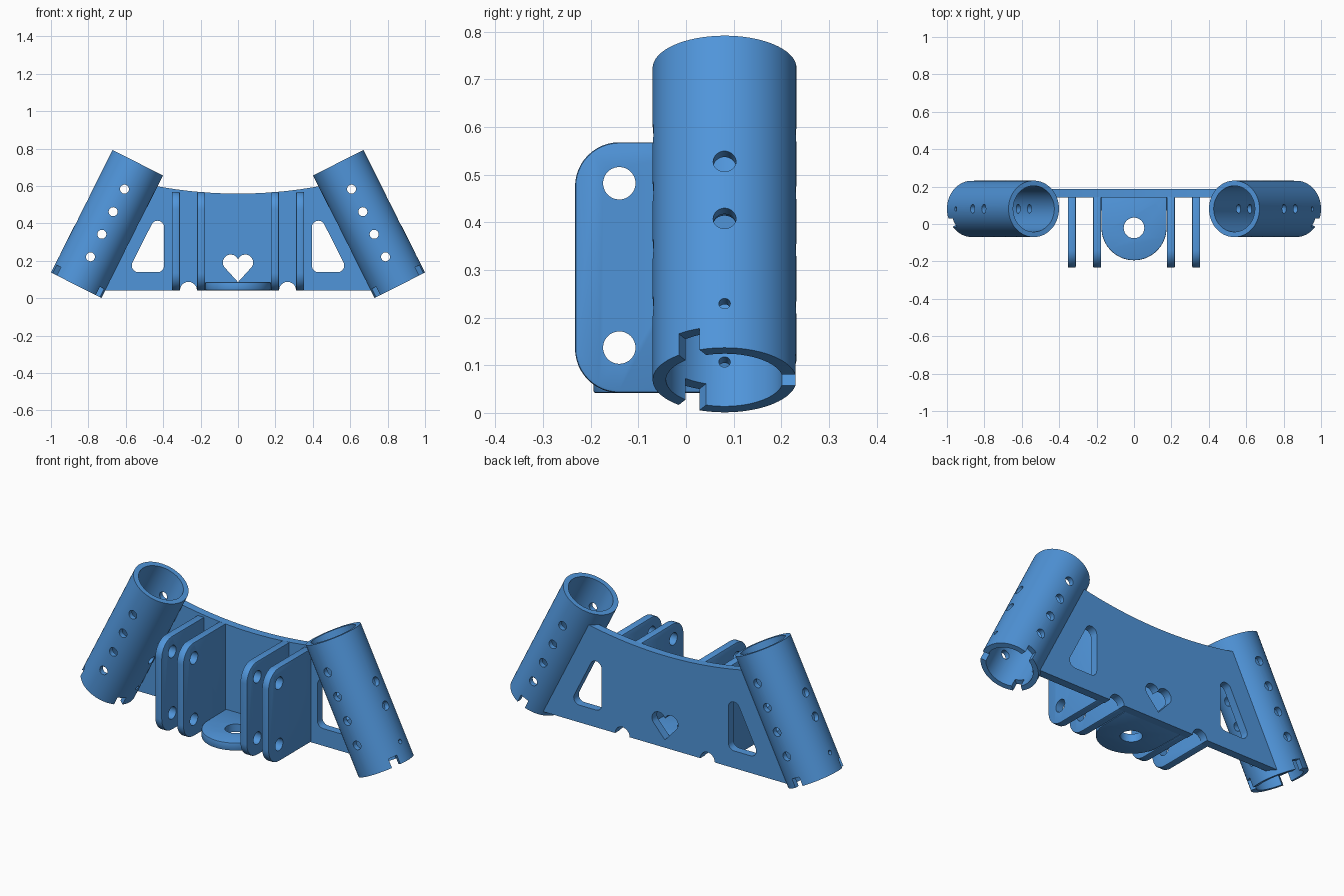
import bpy, bmesh
from math import sin, cos, pi, radians, atan2
from mathutils import Matrix

if "Cube" in bpy.data.objects:
    bpy.data.objects.remove(bpy.data.objects["Cube"])


def arc(cx, cy, r, a0, a1, n):
    """Points on an arc, angles in degrees."""
    return [(cx + r * cos(radians(a0 + (a1 - a0) * i / n)),
             cy + r * sin(radians(a0 + (a1 - a0) * i / n))) for i in range(n + 1)]


def circle(cx, cy, r, n=48):
    return arc(cx, cy, r, 0, 360, n)[:-1]


def prism(name, pts, axis, a, b):
    """Extrude a 2D profile along an axis from a to b."""
    put = {'x': lambda p, t: (t, p[0], p[1]),
           'y': lambda p, t: (p[0], t, p[1]),
           'z': lambda p, t: (p[0], p[1], t)}[axis]
    bm = bmesh.new()
    lo = [bm.verts.new(put(p, a)) for p in pts]
    hi = [bm.verts.new(put(p, b)) for p in pts]
    bm.faces.new(lo)
    bm.faces.new(hi)
    for i in range(len(pts)):
        j = (i + 1) % len(pts)
        bm.faces.new((lo[i], lo[j], hi[j], hi[i]))
    bmesh.ops.recalc_face_normals(bm, faces=bm.faces)
    me = bpy.data.meshes.new(name)
    bm.to_mesh(me)
    bm.free()
    ob = bpy.data.objects.new(name, me)
    bpy.context.collection.objects.link(ob)
    return ob


def apply_mod(ob, kind, **props):
    m = ob.modifiers.new(kind, kind)
    for k, v in props.items():
        setattr(m, k, v)
    bpy.context.view_layer.objects.active = ob
    bpy.ops.object.modifier_apply(modifier=m.name)


def cut(ob, cutter):
    cutter.hide_render = True
    apply_mod(ob, 'BOOLEAN', operation='DIFFERENCE', solver='EXACT', object=cutter)
    bpy.data.objects.remove(cutter)


def mirror(ob):
    apply_mod(ob, 'MIRROR', use_mirror_merge=False)


def bevel(ob, w=0.006):
    apply_mod(ob, 'BEVEL', width=w, segments=2, limit_method='ANGLE', angle_limit=radians(40))


# Tilted tube frame: local z runs up the tube axis, local x points outward
YC, R_OUT, R_IN, LENGTH = 0.081, 0.151, 0.123, 0.733
TILT = atan2(0.329, 0.655)
FRAME = Matrix.Translation((0.865, YC, 0.069)) @ Matrix.Rotation(-TILT, 4, 'Y')

# Tubes with pin holes and end notches
tube = prism("socket_tubes", circle(0, 0, R_OUT, 96), 'z', 0, LENGTH)
cut(tube, prism("bore", circle(0, 0, R_IN, 96), 'z', -0.1, LENGTH + 0.1))
for s in (0.17, 0.305, 0.44, 0.575):
    cut(tube, prism("pin", circle(0, s, 0.024, 32), 'y', -0.3, 0.3))
for s, r in ((0.304, 0.024), (0.438, 0.024), (0.104, 0.012)):
    cut(tube, prism("pin", circle(0, s, r, 32), 'x', -0.3, 0.3))
for deg in (90, 210, 330):
    notch = prism("notch", [(0.06, -0.025), (0.2, -0.025), (0.2, 0.025), (0.06, 0.025)],
                  'z', -0.05, 0.05)
    notch.data.transform(Matrix.Rotation(radians(deg), 4, 'Z'))
    cut(tube, notch)
tube.data.transform(FRAME)
mirror(tube)

# Back plate with curved top
top_x, bot_x = 0.485, 0.765
top = [(x, 0.559 + 0.21 * x * x) for x in (top_x * (1 - i / 16) for i in range(33))]
plate = prism("back_plate", [(-bot_x, 0.042), (bot_x, 0.042)] + top, 'y', 0.142, 0.187)
for side in (1, -1):
    # keep the tube bore clear
    bore = prism("bore", circle(0, 0, 0.137, 96), 'z', -0.1, LENGTH + 0.1)
    bore.data.transform(FRAME)
    if side < 0:
        bore.data.transform(Matrix.Rotation(pi, 4, 'Z'))
        bore.data.transform(Matrix.Translation((0, 2 * YC, 0)))
    cut(plate, bore)
    # rounded triangular window
    r = 0.035
    tri = (arc(0.43, 0.174, r, 180, 270, 8) + arc(0.533, 0.174, r, -90, 26.6, 10)
           + arc(0.43, 0.379, r, 26.6, 180, 14))
    cut(plate, prism("window", [(side * x, z) for x, z in tri], 'y', 0, 0.3))
    # half-round relief between the lugs
    cut(plate, prism("relief", circle(side * 0.265, 0.042, 0.045), 'y', 0, 0.3))
# heart window
lobe = arc(0.039, 0.191, 0.042, -38, 158, 20)
heart = [(0, 0.086)] + lobe + [(-x, z) for x, z in reversed(lobe)]
cut(plate, prism("heart", heart, 'y', 0, 0.3))

# Clevis lugs, rounded at the front, two holes each
lugs = []
for i, x in enumerate((0.176, 0.311)):
    prof = ([(0.15, 0.042), (0.15, 0.567)] + arc(-0.14, 0.475, 0.093, 90, 180, 12)
            + arc(-0.14, 0.135, 0.093, 180, 270, 12))
    lug = prism(("inner_lugs", "outer_lugs")[i], prof, 'x', x, x + 0.043)
    bevel(lug)
    for z in (0.137, 0.482):
        cut(lug, prism("lug_hole", circle(-0.14, z, 0.034), 'x', 0, 0.5))
    mirror(lug)
    lugs.append(lug)

# Bottom ledge with round nose and hole
ledge = prism("bottom_ledge", [(0.176, 0.15), (-0.176, 0.15)]
              + arc(0, -0.02, 0.174, 180, 360, 48), 'z', 0.042, 0.086)
bevel(ledge, 0.004)
cut(ledge, prism("ledge_hole", circle(0, -0.021, 0.055), 'z', 0, 0.3))

# Blue finish, smooth round surfaces with crisp edges
blue = bpy.data.materials.new("blue")
blue.diffuse_color = (0.08, 0.30, 0.70, 1)
blue.use_nodes = True
blue.node_tree.nodes["Principled BSDF"].inputs["Base Color"].default_value = blue.diffuse_color
bpy.ops.object.select_all(action='DESELECT')
for ob in [tube, plate, ledge] + lugs:
    ob.data.materials.clear()
    ob.data.materials.append(blue)
    ob.select_set(True)
bpy.context.view_layer.objects.active = tube
bpy.ops.object.shade_smooth_by_angle(angle=radians(30))
